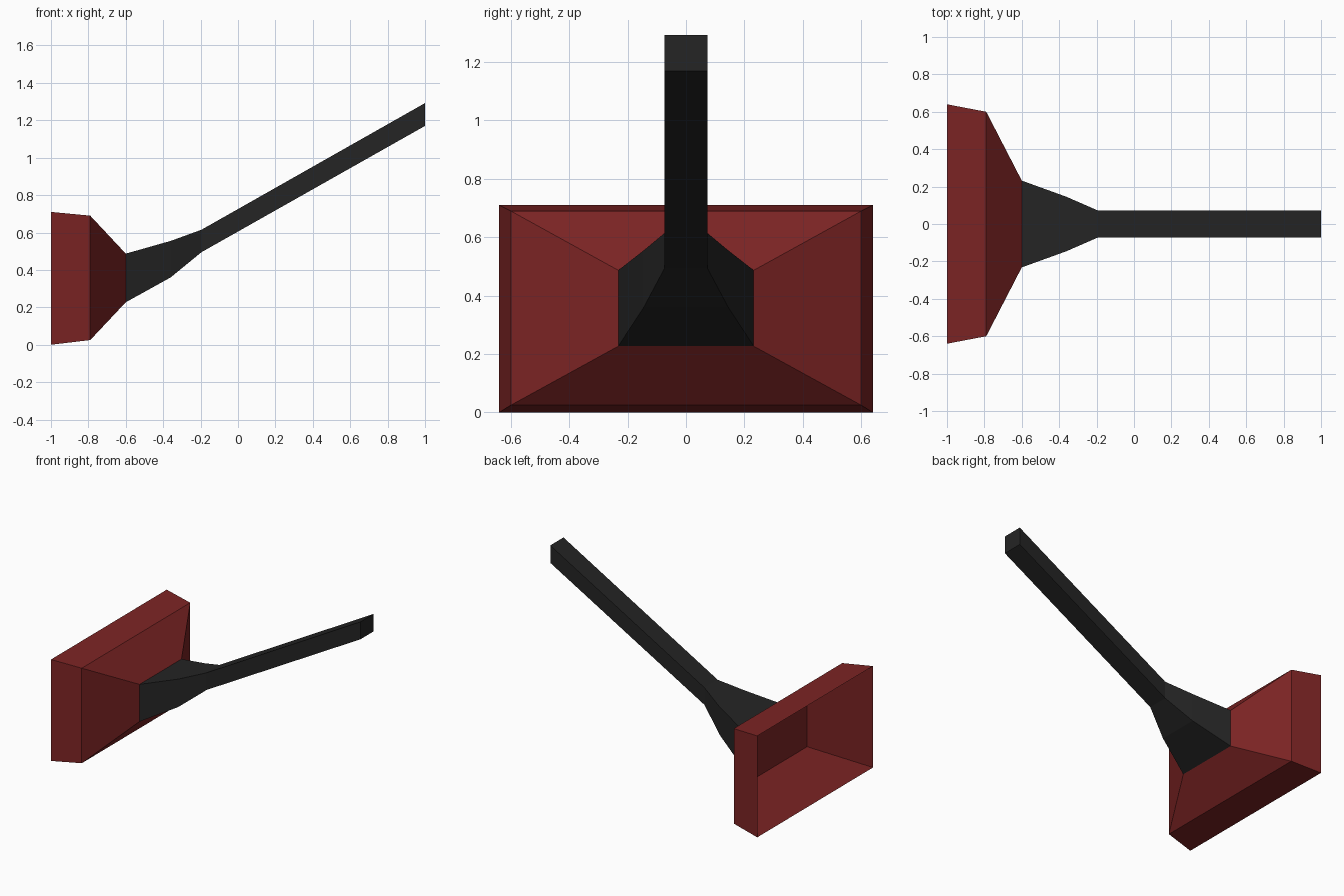
import bpy
import bmesh

cube = bpy.data.objects.get("Cube")
if cube:
    bpy.data.objects.remove(cube, do_unlink=True)


def make_material(name, rgb):
    mat = bpy.data.materials.new(name)
    mat.use_nodes = True
    color = (*rgb, 1.0)
    mat.diffuse_color = color
    mat.node_tree.nodes["Principled BSDF"].inputs["Base Color"].default_value = color
    return mat


def loft(name, sections, mat):
    """Skin rectangular sections (x, half width, bottom, top) and cap both ends."""
    bm = bmesh.new()
    rings = []
    for x, w, low, high in sections:
        corners = [(-w, low), (w, low), (w, high), (-w, high)]
        rings.append([bm.verts.new((x, y, z)) for y, z in corners])
    for a, b in zip(rings, rings[1:]):
        for i in range(4):
            j = (i + 1) % 4
            bm.faces.new((a[i], a[j], b[j], b[i]))
    bm.faces.new(rings[0])
    bm.faces.new(rings[-1])
    bmesh.ops.recalc_face_normals(bm, faces=bm.faces)
    mesh = bpy.data.meshes.new(name)
    bm.to_mesh(mesh)
    bm.free()
    mesh.materials.append(mat)
    obj = bpy.data.objects.new(name, mesh)
    bpy.context.collection.objects.link(obj)
    return obj


red = make_material("dark red", (0.205, 0.018, 0.018))
black = make_material("soft black", (0.018, 0.018, 0.018))

# Flared head: recessed floor, sharp rim, shoulder, neck
loft("plunger_head", [
    (-0.70, 0.34, 0.18, 0.53),
    (-1.00, 0.64, 0.00, 0.71),
    (-0.79, 0.60, 0.025, 0.69),
    (-0.60, 0.232, 0.227, 0.487),
], red)

# Tapered socket running into the slanted square handle
loft("handle", [
    (-0.60, 0.232, 0.227, 0.487),
    (-0.36, 0.145, 0.36, 0.555),
    (-0.195, 0.073, 0.495, 0.615),
    (1.00, 0.073, 1.17, 1.292),
], black)
